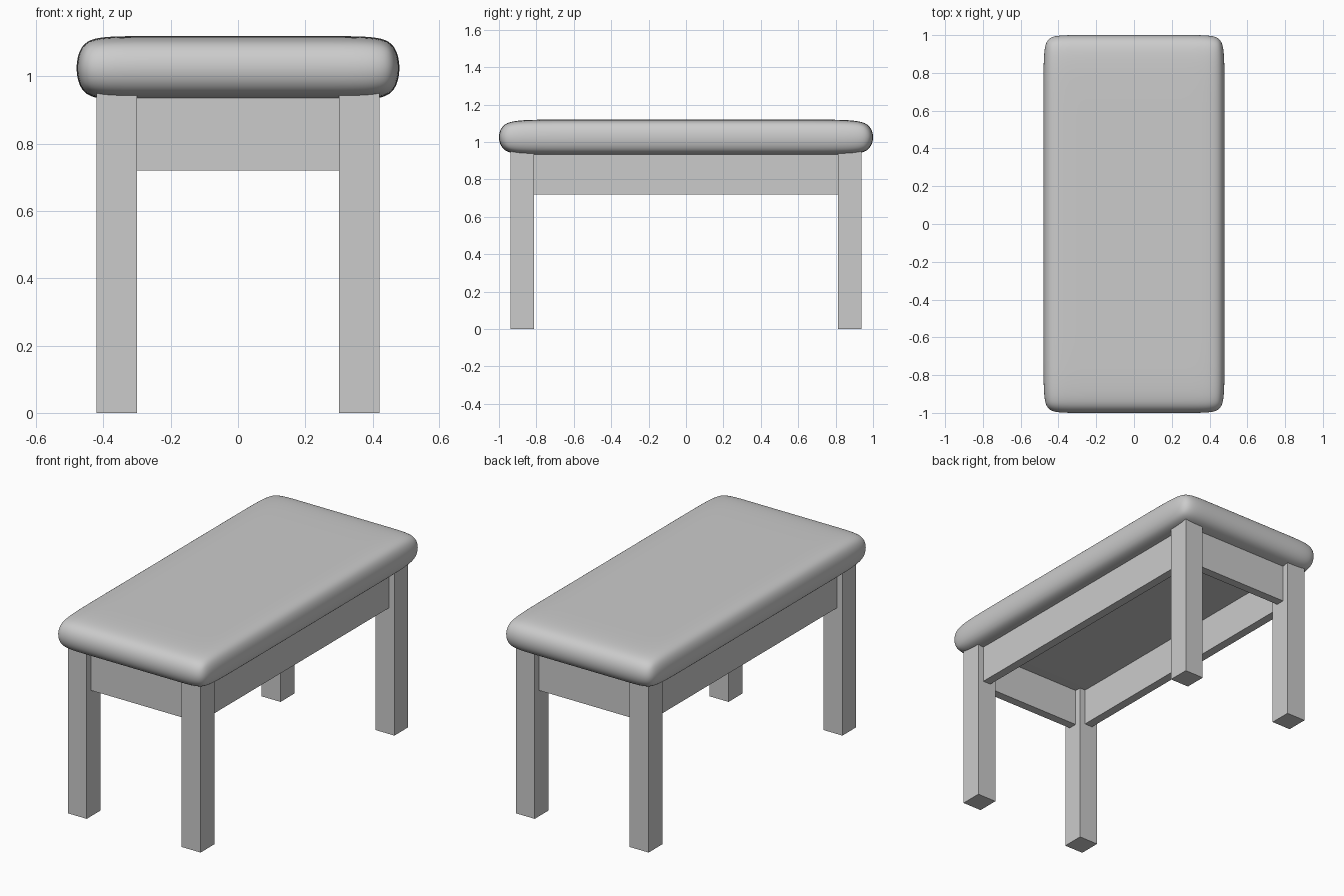
import bpy, bmesh
from mathutils import Vector

if "Cube" in bpy.data.objects:
    bpy.data.objects.remove(bpy.data.objects["Cube"])


def box(name, lo, hi):
    bm = bmesh.new()
    bmesh.ops.create_cube(bm, size=1)
    for v in bm.verts:
        v.co = Vector([a + (b - a) * (c + 0.5) for a, b, c in zip(lo, hi, v.co)])
    mesh = bpy.data.meshes.new(name)
    bm.to_mesh(mesh)
    bm.free()
    obj = bpy.data.objects.new(name, mesh)
    bpy.context.collection.objects.link(obj)
    return obj


# Padded seat: box with edge loops near its rim, softened by subdivision
seat = box("seat_cushion", (-0.4854, -1.0087, 0.93), (0.4854, 1.0087, 1.12))
bm = bmesh.new()
bm.from_mesh(seat.data)
for axis, pos in ((0, 0.35), (1, 0.80)):
    for s in (-1, 1):
        normal = Vector((0, 0, 0))
        normal[axis] = 1
        bmesh.ops.bisect_plane(bm, geom=bm.verts[:] + bm.edges[:] + bm.faces[:],
                               plane_co=normal * pos * s, plane_no=normal)
for f in bm.faces:
    f.smooth = True
bm.to_mesh(seat.data)
bm.free()
sub = seat.modifiers.new("soften", 'SUBSURF')
sub.levels = sub.render_levels = 4

# Four square legs
for sy, end in ((-1, "front"), (1, "back")):
    for sx, side in ((-1, "left"), (1, "right")):
        x, y = sx * 0.36, sy * 0.875
        box(f"{end}_{side}_leg", (x - 0.06, y - 0.0625, 0), (x + 0.06, y + 0.0625, 0.96))

# Apron rails between the legs
for s, side, end in ((-1, "left", "front"), (1, "right", "back")):
    x, y = s * 0.36, s * 0.875
    box(f"{side}_apron", (x - 0.025, -0.8125, 0.72), (x + 0.025, 0.8125, 0.95))
    box(f"{end}_apron", (-0.30, y - 0.025, 0.72), (0.30, y + 0.025, 0.95))
